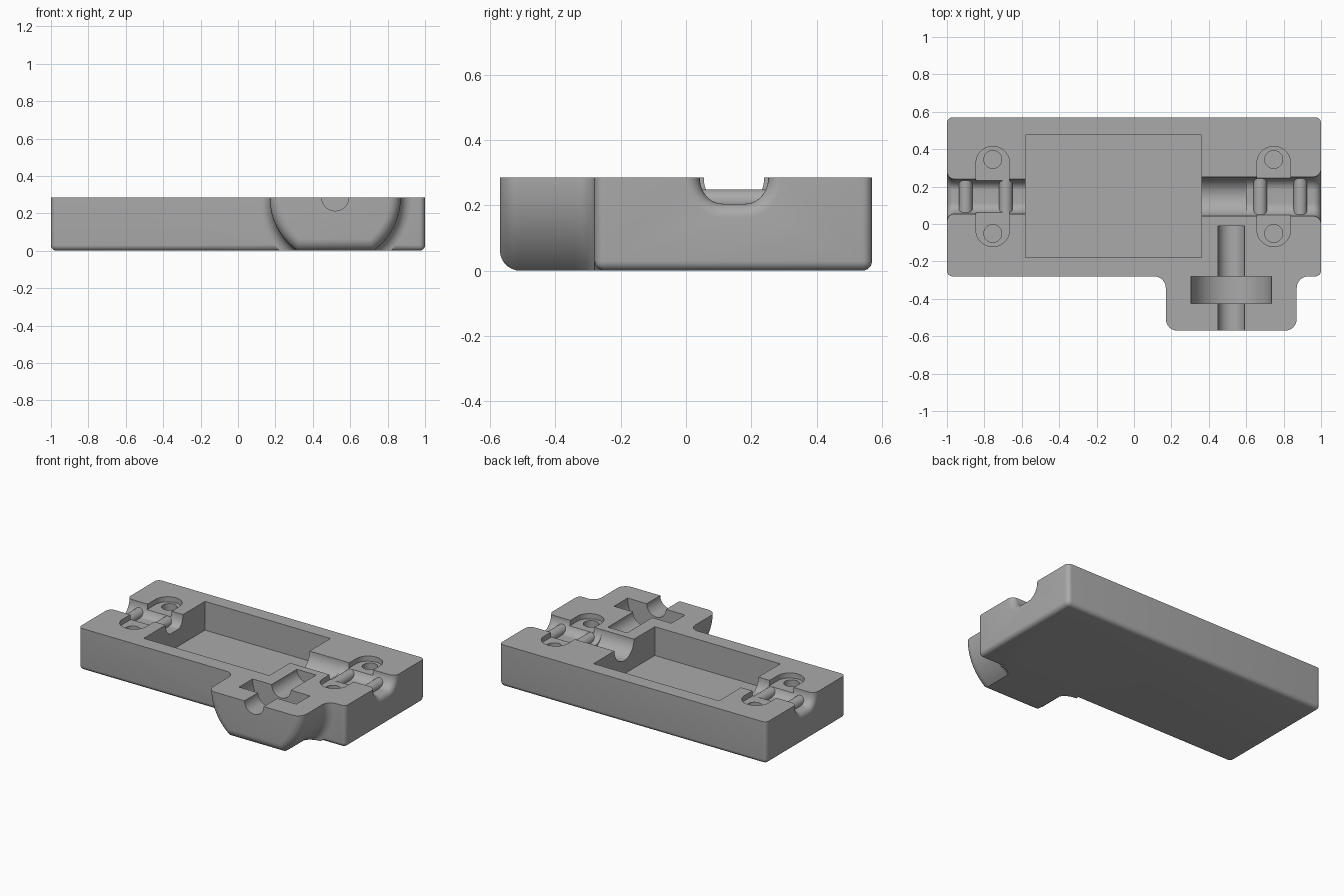
import bpy, bmesh, math
from mathutils import Matrix

cube = bpy.data.objects.get("Cube")
if cube:
    bpy.data.objects.remove(cube)

TOP = 0.285
CH_Y = 0.147      # cable channel centre line
WHEEL_X = 0.52    # wheel shaft centre line

grey = bpy.data.materials.new("plain grey")
grey.use_nodes = True
grey.diffuse_color = (0.4, 0.4, 0.4, 1)
grey.node_tree.nodes["Principled BSDF"].inputs["Base Color"].default_value = (0.4, 0.4, 0.4, 1)


def make(name, bm):
    bmesh.ops.recalc_face_normals(bm, faces=bm.faces)
    mesh = bpy.data.meshes.new(name)
    bm.to_mesh(mesh)
    bm.free()
    mesh.materials.append(grey)
    ob = bpy.data.objects.new(name, mesh)
    bpy.context.collection.objects.link(ob)
    return ob


def box(name, x0, x1, y0, y1, z0, z1):
    bm = bmesh.new()
    bmesh.ops.create_cube(bm, size=1, matrix=Matrix.Translation(
        ((x0 + x1) / 2, (y0 + y1) / 2, (z0 + z1) / 2)) @ Matrix.Diagonal((x1 - x0, y1 - y0, z1 - z0, 1)))
    return make(name, bm)


def loft(name, rings):
    bm = bmesh.new()
    loops = [[bm.verts.new(p) for p in ring] for ring in rings]
    n = len(loops[0])
    for a, b in zip(loops, loops[1:]):
        for i in range(n):
            j = (i + 1) % n
            bm.faces.new((a[i], a[j], b[j], b[i]))
    bm.faces.new(loops[0])
    bm.faces.new(loops[-1])
    return make(name, bm)


def cylinder_y(name, x, z, r, y0, y1):
    ring = [(x + r * math.cos(a), z + r * math.sin(a))
            for a in (math.tau * i / 64 for i in range(64))]
    return loft(name, [[(px, y, pz) for px, pz in ring] for y in (y0, y1)])


def combine(target, tool, operation):
    mod = target.modifiers.new(tool.name, "BOOLEAN")
    mod.operation, mod.solver, mod.object = operation, "EXACT", tool
    bpy.context.view_layer.objects.active = target
    bpy.ops.object.modifier_apply(modifier=mod.name)
    bpy.data.objects.remove(tool)


# Main block, rounded on all edges but the top ones
body = box("lower_housing", -1, 1, -0.28, 0.57, 0, TOP)
bm = bmesh.new()
bm.from_mesh(body.data)
edges = [e for e in bm.edges if min(v.co.z for v in e.verts) < 0.01]
bmesh.ops.bevel(bm, geom=edges, offset=0.03, segments=6, profile=0.5, affect="EDGES")
bm.to_mesh(body.data)
bm.free()


# Wheel lobe: clipped half disc, rounded in front and flared into the block
def lobe_ring(y, inset, floor):
    r = 0.35 - inset
    end = math.asin(min((TOP - floor) / r, 1))
    half = [(r * math.cos(end * i / 24), TOP - r * math.sin(end * i / 24)) for i in range(25)]
    pts = half + [(-x, z) for x, z in reversed(half)]
    return [(WHEEL_X + x, y, z) for x, z in pts]


R = 0.062
quarter = [math.pi / 2 * i / 8 for i in range(9)]
rings = [lobe_ring(-0.57 + R * (1 - math.cos(a)), R * (1 - math.sin(a)), R * (1 - math.sin(a)))
         for a in quarter]
rings += [lobe_ring(-0.28 - R + R * math.sin(a), -R * (1 - math.cos(a)), 0) for a in quarter]
rings.append(lobe_ring(-0.2, -R, 0))
combine(body, loft("wheel_lobe", rings), "UNION")

# Main pocket
combine(body, box("pocket", -0.58, 0.36, -0.18, 0.475, 0.09, 0.5), "DIFFERENCE")


# Cable channels with flared mouths
def channel_ring(x, w, d, flat):
    arc = [math.pi / 2 * i / 16 for i in range(17)]
    half = [(w, 0.4)] + [(flat + (w - flat) * math.cos(a), TOP - d * math.sin(a)) for a in arc]
    pts = half + [(-y, z) for y, z in reversed(half)]
    return [(x, CH_Y + y, z) for y, z in pts]


F = 0.042
for side, w, inner in ((-1, 0.0925, -0.5), (1, 0.105, 0.3)):
    rings = [channel_ring(inner, w, 0.08, 0.035)]
    for a in quarter:
        f = F * (1 - math.cos(a))
        rings.append(channel_ring(side * (1 - F + F * math.sin(a)), w + f, 0.08 + f, 0.035))
    rings.append(channel_ring(side * 1.1, w + F, 0.08 + F, 0.035))
    combine(body, loft("channel", rings), "DIFFERENCE")
combine(body, loft("deep_channel", [channel_ring(x, 0.105, 0.105, 0.001) for x in (0.3, 0.6)]),
        "DIFFERENCE")

# Screw pads open to the channel, with blind holes
for x in (-0.755, 0.747):
    for s in (-1, 1):
        arc = [math.pi * i / 24 for i in range(25)]
        pad = [(x + 0.09, CH_Y)] + [(x + 0.09 * math.cos(a), CH_Y + s * (0.178 + 0.09 * math.sin(a)))
                                    for a in arc] + [(x - 0.09, CH_Y)]
        combine(body, loft("pad", [[(px, py, z) for px, py in pad] for z in (0.25, 0.4)]), "DIFFERENCE")
        hole = [(x + 0.048 * math.cos(2 * a), CH_Y + s * 0.198 + 0.048 * math.sin(2 * a))
                for a in arc[:-1]]
        combine(body, loft("hole", [[(px, py, z) for px, py in hole] for z in (0.17, 0.4)]), "DIFFERENCE")

# Cable grip ribs across the channels
for x in (-0.9, -0.685, 0.675, 0.89):
    combine(body, cylinder_y("rib", x, 0.213, 0.036, CH_Y - 0.12, CH_Y + 0.12), "UNION")

# Shaft groove and wheel slot
combine(body, cylinder_y("shaft_groove", WHEEL_X, TOP + 0.0005, 0.072, -0.7, -0.01), "DIFFERENCE")
combine(body, cylinder_y("wheel_slot", WHEEL_X, TOP + 0.0005, 0.215, -0.425, -0.28), "DIFFERENCE")

bpy.ops.object.select_all(action="DESELECT")
body.select_set(True)
bpy.context.view_layer.objects.active = body
bpy.ops.object.shade_smooth_by_angle(angle=math.radians(30))
